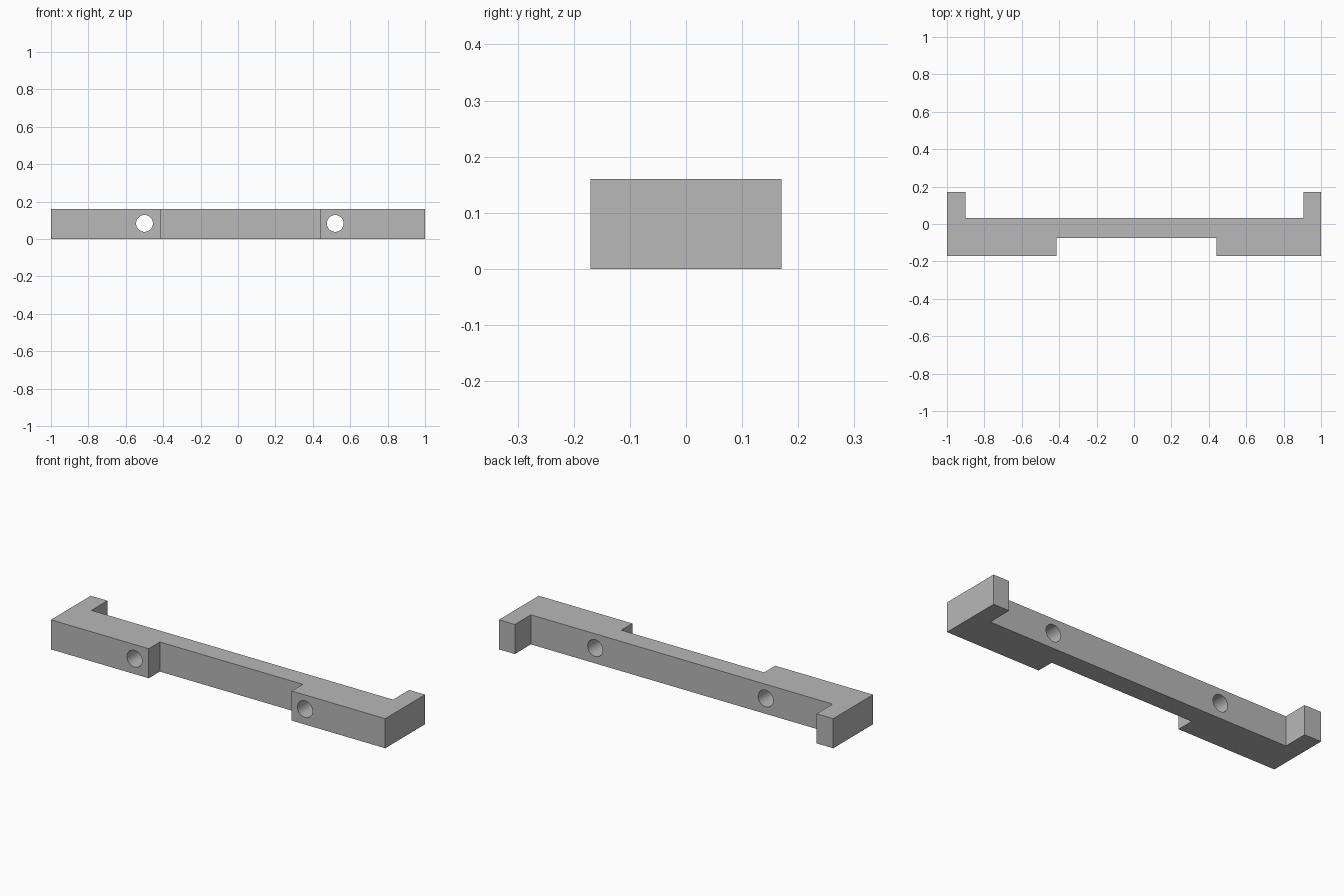
import bpy
import bmesh
import math

cube = bpy.data.objects.get("Cube")
if cube:
    bpy.data.objects.remove(cube, do_unlink=True)

HEIGHT = 0.16
HOLE_RADIUS = 0.045

grey = bpy.data.materials.new("plain grey")
grey.use_nodes = True
colour = (0.48, 0.48, 0.48, 1)
grey.diffuse_color = colour
grey.node_tree.nodes["Principled BSDF"].inputs["Base Color"].default_value = colour


def extrude_outline(name, outline, height):
    """Raise a flat outline into a solid standing on the ground."""
    bm = bmesh.new()
    face = bm.faces.new([bm.verts.new((x, y, 0)) for x, y in outline])
    raised = bmesh.ops.extrude_face_region(bm, geom=[face])["geom"]
    top = [v for v in raised if isinstance(v, bmesh.types.BMVert)]
    bmesh.ops.translate(bm, verts=top, vec=(0, 0, height))
    bmesh.ops.recalc_face_normals(bm, faces=bm.faces)
    mesh = bpy.data.meshes.new(name)
    bm.to_mesh(mesh)
    bm.free()
    obj = bpy.data.objects.new(name, mesh)
    bpy.context.collection.objects.link(obj)
    obj.data.materials.append(grey)
    return obj


# Bar with two front pads and two rear end lugs
front, recess, rear, lug = -0.17, -0.075, 0.033, 0.17
bracket = extrude_outline("mounting_bar", [
    (-1, front), (-0.415, front), (-0.415, recess), (0.44, recess),
    (0.44, front), (1, front), (1, lug), (0.905, lug),
    (0.905, rear), (-0.9, rear), (-0.9, lug), (-1, lug)], HEIGHT)

# Bolt holes running front to back through each pad
cutters = []
for side, x in (("right", -0.5), ("left", 0.52)):
    bpy.ops.mesh.primitive_cylinder_add(
        vertices=48, radius=HOLE_RADIUS, depth=1,
        location=(x, 0, 0.083), rotation=(math.pi / 2, 0, 0))
    cutter = bpy.context.object
    cutter.name = side + "_hole_cutter"
    cutter.data.materials.append(grey)
    cutter.hide_render = True
    cutters.append(cutter)
    hole = bracket.modifiers.new(side + "_hole", "BOOLEAN")
    hole.operation = "DIFFERENCE"
    hole.solver = "EXACT"
    hole.object = cutter

# Fix the holes in place and discard the cutters
bpy.ops.object.select_all(action="DESELECT")
bracket.select_set(True)
bpy.context.view_layer.objects.active = bracket
for modifier in list(bracket.modifiers):
    bpy.ops.object.modifier_apply(modifier=modifier.name)
for cutter in cutters:
    bpy.data.objects.remove(cutter, do_unlink=True)

bpy.ops.object.shade_smooth_by_angle(angle=math.radians(30))
